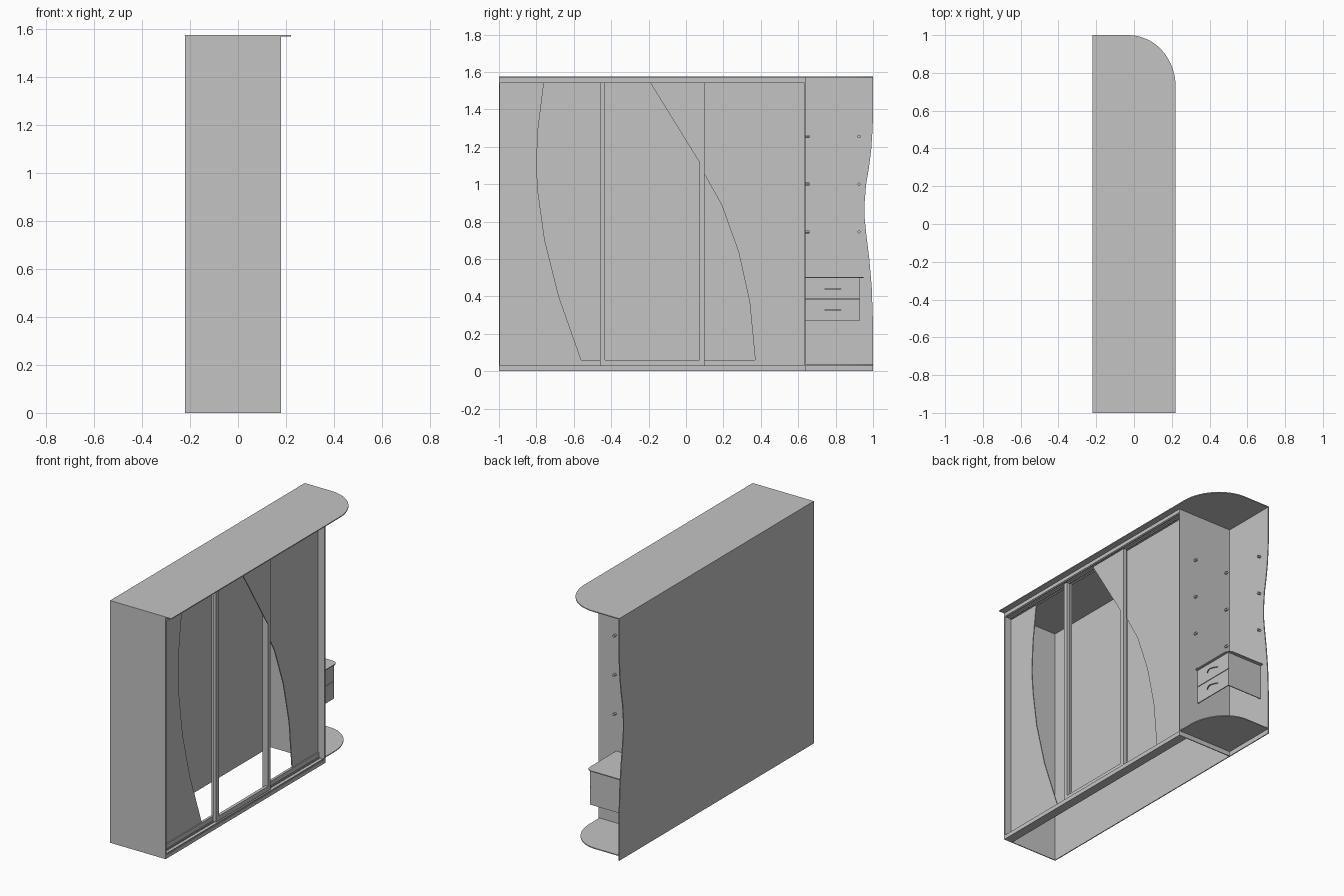
import bpy, bmesh, math
from mathutils import Vector

cube = bpy.data.objects.get("Cube")
if cube:
    bpy.data.objects.remove(cube)

grey = bpy.data.materials.new("plain grey")
grey.use_nodes = True
grey.diffuse_color = (0.55, 0.55, 0.55, 1)
grey.node_tree.nodes["Principled BSDF"].inputs["Base Color"].default_value = (0.55, 0.55, 0.55, 1)


def slab(name, outline, axis, lo, hi):
    """Extrude an outline: (y, z) points along x, or (x, y) points along z."""
    bm = bmesh.new()
    place = (lambda a, b: (lo, a, b)) if axis == "x" else (lambda a, b: (a, b, lo))
    face = bm.faces.new([bm.verts.new(place(a, b)) for a, b in outline])
    shift = (hi - lo, 0, 0) if axis == "x" else (0, 0, hi - lo)
    grown = bmesh.ops.extrude_face_region(bm, geom=[face])["geom"]
    bmesh.ops.translate(bm, vec=shift, verts=[v for v in grown if isinstance(v, bmesh.types.BMVert)])
    bmesh.ops.recalc_face_normals(bm, faces=bm.faces)
    mesh = bpy.data.meshes.new(name)
    bm.to_mesh(mesh)
    bm.free()
    mesh.materials.append(grey)
    obj = bpy.data.objects.new(name, mesh)
    bpy.context.collection.objects.link(obj)
    return obj


def box(name, x0, x1, y0, y1, z0, z1):
    return slab(name, [(x0, y0), (x1, y0), (x1, y1), (x0, y1)], "z", z0, z1)


def rounded(x0, x1, y0, y1, rx, ry, steps=14):
    """Rectangle whose outer corner is a quarter ellipse."""
    arc = [(x1 - rx + rx * math.cos(t), y1 - ry + ry * math.sin(t))
           for t in (math.pi / 2 * i / steps for i in range(steps + 1))]
    return [(x0, y0), (x1, y0)] + arc + [(x0, y1)]


BACK, FRONT, TOP, SPLIT = -0.22, 0.18, 1.575, 0.64
T = 0.006
RAIL, SILL, HEAD = 0.03, 0.06, 1.54

# Carcass: back with a wavy free edge, two uprights, rounded top and base
wave = [(1, 0), (1, 0.25), (0.993, 0.45), (0.98, 0.6), (0.963, 0.74), (0.955, 0.82),
        (0.955, 0.9), (0.963, 1.0), (0.977, 1.08), (0.99, 1.18), (0.998, 1.3), (1, 1.4), (1, TOP - T)]
slab("back_panel", [(-1, 0)] + wave + [(-1, TOP - T)], "x", BACK, BACK + T)
box("end_panel", BACK, FRONT, -1, -1 + T, 0, TOP - T)
box("divider_panel", BACK, FRONT, SPLIT - T, SPLIT, 0, TOP - T)
slab("top_panel", rounded(BACK, 0.22, -1, 1, 0.25, 0.27), "z", TOP - T, TOP)
slab("niche_base", rounded(BACK, 0.175, SPLIT, 1, 0.22, 0.26), "z", RAIL, RAIL + T)

# Sliding tracks above and below the doors
y0, y1 = -1 + T, SPLIT - T
box("bottom_track", 0.12, FRONT, y0, y1, 0, RAIL - 0.006)
box("top_track", 0.12, FRONT, y0, y1, HEAD + 0.006, TOP - T)
for x in (0.12, 0.142, 0.172):
    box("bottom_track_lip", x, x + 0.005, y0, y1, RAIL - 0.006, RAIL)
    box("top_track_lip", x, x + 0.005, y0, y1, HEAD, HEAD + 0.006)

# Door panels cut along sweeping curves
left_curve = [(-0.56, SILL), (-0.68, 0.4), (-0.755, 0.7), (-0.79, 0.95), (-0.8, 1.1),
              (-0.79, 1.3), (-0.76, HEAD)]
right_curve = [(0.37, SILL), (0.34, 0.37), (0.28, 0.64), (0.19, 0.89), (0.1, 1.05)]
seam = [(0.51, SILL), (0.53, 0.45), (0.53, 0.7), (0.51, 0.88), (0.48, 1.05), (0.43, 1.2),
        (0.36, 1.35), (0.22, HEAD)]
REAR = (0.125, 0.131)
FORE = (0.158, 0.164)
slab("left_door_panel", [(y0, SILL)] + left_curve + [(y0, HEAD)], "x", *REAR)
slab("right_door_inner_panel", right_curve + [(0.08, 1.09), (0.08, HEAD)] + seam[::-1], "x", *REAR)
slab("right_door_outer_panel", seam + [(y1, HEAD), (y1, SILL)], "x", *REAR)
slab("middle_door_panel", [(-0.19, HEAD), (-0.06, 1.33), (0.07, 1.12), (0.1, 1.05), (0.1, HEAD)],
     "x", *FORE)

# Door bottom rails and the upright stiles of the middle door
box("left_door_rail", 0.122, 0.138, y0, -0.44, RAIL, SILL)
box("right_door_rail", 0.122, 0.138, 0.08, y1, RAIL, SILL)
box("middle_door_rail", 0.145, 0.165, -0.46, 0.1, RAIL, SILL)
for y in (-0.46, 0.072):
    box("middle_door_stile", 0.142, 0.165, y, y + 0.028, RAIL, HEAD)
for y in (-0.445, 0.078):
    box("rear_door_stile", 0.122, 0.138, y, y + 0.012, RAIL, HEAD)

# Drawer unit, open underneath
DX, DY = 0.04, 0.93
slab("drawer_top", rounded(BACK + T, 0.055, SPLIT, 0.95, 0.04, 0.04, 6), "z", 0.497, 0.503)
box("drawer_side", BACK + T, DX - T, DY - T, DY, 0.27, 0.497)
box("lower_drawer_front", DX - T, DX, SPLIT, DY, 0.27, 0.382)
box("upper_drawer_front", DX - T, DX, SPLIT, DY, 0.386, 0.497)

# Bowed drawer handles
for z in (0.327, 0.44):
    inner, outer = [], []
    for i in range(9):
        t = i / 8
        y, bow = 0.737 + 0.096 * t, 0.02 * math.sin(math.pi * t)
        inner.append((DX + bow, y))
        outer.append((DX + bow + 0.005, y))
    slab("drawer_handle", inner + outer[::-1], "z", z - 0.003, z + 0.003)


# Shelf support pins
def pin(place, direction):
    bpy.ops.mesh.primitive_cylinder_add(vertices=12, radius=0.008, depth=0.02)
    obj = bpy.context.object
    obj.name = "shelf_pin"
    obj.rotation_euler = Vector(direction).to_track_quat("Z", "Y").to_euler()
    obj.location = Vector(place) + Vector(direction) * 0.01
    obj.data.materials.append(grey)
    bpy.ops.object.shade_smooth_by_angle()


for z in (0.745, 1.0, 1.255):
    pin((0.06, SPLIT, z), (0, 1, 0))
    pin((-0.18, SPLIT, z), (0, 1, 0))
    pin((BACK + T, 0.925, z), (1, 0, 0))
